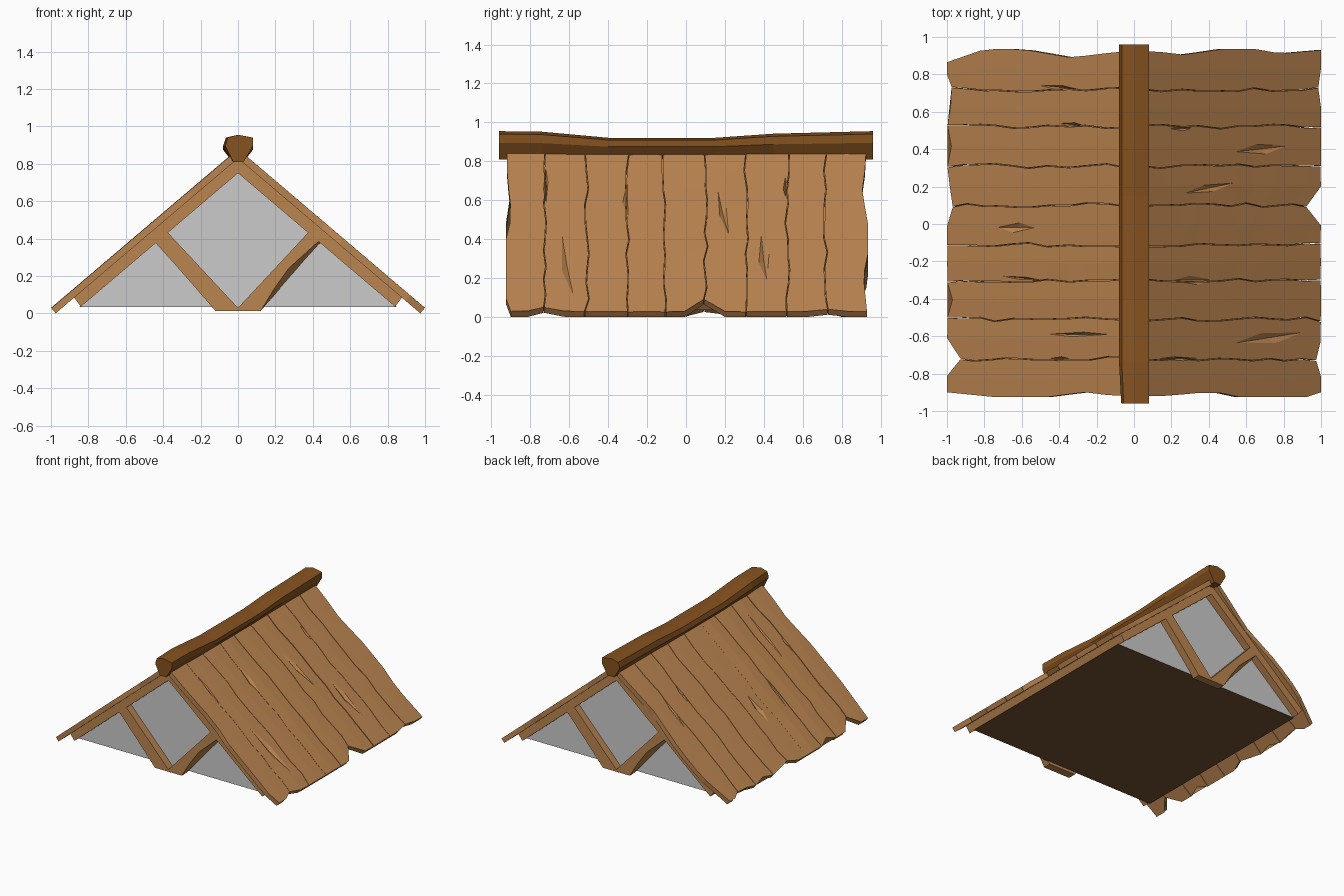
import bpy, bmesh, random
from mathutils import Vector

if "Cube" in bpy.data.objects:
    bpy.data.objects.remove(bpy.data.objects["Cube"])

random.seed(7)


def material(name, rgb):
    m = bpy.data.materials.new(name)
    m.diffuse_color = (*rgb, 1)
    m.use_nodes = True
    m.node_tree.nodes["Principled BSDF"].inputs["Base Color"].default_value = m.diffuse_color
    return m


PLANK = material("plank_wood", (0.50, 0.235, 0.08))
RIDGE = material("ridge_wood", (0.24, 0.085, 0.014))
FLOOR = material("dark_wood", (0.17, 0.08, 0.032))


def finish(bm, name, mat=None):
    bmesh.ops.recalc_face_normals(bm, faces=bm.faces)
    me = bpy.data.meshes.new(name)
    bm.to_mesh(me)
    bm.free()
    ob = bpy.data.objects.new(name, me)
    bpy.context.collection.objects.link(ob)
    if mat:
        me.materials.append(mat)
    return ob


def loft(bm, rings):
    """Closed skin through equal-length rings, capped at both ends."""
    vs = [[bm.verts.new(p) for p in r] for r in rings]
    n = len(vs[0])
    for a, b in zip(vs, vs[1:]):
        for i in range(n):
            j = (i + 1) % n
            bm.faces.new((a[i], a[j], b[j], b[i]))
    bm.faces.new(vs[0])
    bm.faces.new(vs[-1])


def lerp(table, v):
    if v <= table[0][0]:
        return table[0][1]
    for (a, p), (b, q) in zip(table, table[1:]):
        if v <= b:
            return p + (q - p) * (v - a) / (b - a)
    return table[-1][1]


def slope(x, y, d, side):
    """Point on the roof slope, d below the outer surface."""
    return Vector((side * (x - 0.648 * d), y, 0.88 - 0.85 * x - 0.762 * d))


# Worn outlines of each slope: gable edges (x, y) and eave (y, x)
SIDES = {
    1: dict(name="right",
            front=[(0.1, -.92), (.17, -.92), (.43, -.895), (.55, -.925), (.95, -.925), (1, -.9)],
            back=[(0.1, .925), (.27, .905), (.47, .935), (.7, .935), (.77, .91), (1, .93)],
            eave=[(-.8, 1), (-.72, .975), (-.62, 1), (0, 1), (.1, .925), (.2, 1), (.7, 1), (.73, .98), (.83, 1)],
            gouges=[(.68, .40, .14, .03, .1), (.40, .19, .15, .025, .2), (.32, -.30, .13, .03, 0),
                    (.72, -.61, .19, .035, .15), (.24, -.72, .12, .012, 0), (.25, .51, .06, .012, 0)]),
    -1: dict(name="left",
             front=[(.1, -.92), (.3, -.895), (.4, -.925), (.75, -.925), (1, -.9)],
             back=[(.05, .925), (.34, .89), (.6, .935), (.8, .935), (1, .865)],
             eave=[(-.75, 1), (-.72, .93), (-.65, 1), (-.5, 1), (-.41, .97), (-.33, 1), (.05, 1),
                   (.1, .97), (.3, 1), (.41, .975), (.5, 1), (.7, .97), (.8, 1)],
             gouges=[(.63, -.02, .10, .028, 0), (.30, -.59, .18, .014, 0), (.33, .53, .07, .014, .1),
                     (.40, .73, .11, .012, .1), (.40, -.72, .07, .014, 0), (.6, -.29, .13, .01, .1)]),
}
SEAMS = [-.72, -.51, -.30, -.11, .10, .31, .52, .72]
STATIONS = [0, .12, .24, .33, .45, .55, .64, .74, .82, .92, 1]

for side, s in SIDES.items():
    # Roof planks running from ridge to eave, sharing wavering seams
    seams = [[y + random.uniform(-.012, .012) for _ in STATIONS] for y in SEAMS]
    bm = bmesh.new()
    for k in range(len(SEAMS) + 1):
        drop = random.uniform(0, .005)
        rings = []
        for i, t in enumerate(STATIONS):
            x = .03 + .97 * t
            y0 = seams[k - 1][i] + .002 if k else lerp(s["front"], x)
            y1 = seams[k][i] - .002 if k < len(SEAMS) else lerp(s["back"], x)
            ring = []
            for y, d in ((y0, drop), ((y0 + y1) / 2, drop * .4), (y1, drop),
                         (y1, .039), ((y0 + y1) / 2, .039), (y0, .039)):
                near = min(SEAMS, key=lambda q: abs(q - y))
                ye = near if abs(near - y) < .03 else y
                xe = .03 + (lerp(s["eave"], ye) - .03) * t
                ring.append(slope(xe, y, d, side))
            rings.append(ring)
        loft(bm, rings)
    planks = finish(bm, f"roof_planks_{s['name']}", PLANK)

    # Splinter gouges cut into the planks
    bm = bmesh.new()
    for x, y, l, w, tilt in s["gouges"]:
        rim = [slope(x + a * l, y + b * w + a * l * tilt, 0, side)
               for a, b in ((-1, 0), (-.2, 1), (1, .1), (.2, -1))]
        v = [bm.verts.new(p) for p in rim]
        low = bm.verts.new(slope(x, y, .018, side))
        high = bm.verts.new(slope(x, y, -.018, side))
        for i in range(4):
            for tip in (low, high):
                bm.faces.new((v[i], v[(i + 1) % 4], tip))
    cutter = finish(bm, f"gouge_cutter_{s['name']}")
    cutter.hide_render = True
    cutter.hide_set(True)
    cut = planks.modifiers.new("gouges", 'BOOLEAN')
    cut.operation = 'DIFFERENCE'
    cut.solver = 'EXACT'
    cut.object = cutter

# Rafter layer under the planks
chevron = [(0, .838), (.88, .089), (.84, .036), (0, .75), (-.84, .036), (-.88, .089)]
bm = bmesh.new()
loft(bm, [[(x, y, z) for x, z in chevron] for y in (-.89, .89)])
finish(bm, "rafters", PLANK)

# Ridge beam: flared section, sagging in the middle
section = [(-.03, .81), (.03, .81), (.08, .895), (.08, .94), (0, .955), (-.065, .94), (-.08, .895)]
bm = bmesh.new()
rings = []
for y, sag, wide in ((-.96, 0, .85), (-.74, .003, 1), (-.4, .034, 1), (.15, .034, 1), (.45, .013, 1), (.96, 0, 1)):
    rings.append([(x * (wide if x < 0 else 1), y, z - sag * (z - .81) / .145) for x, z in section])
loft(bm, rings)
finish(bm, "ridge_beam", RIDGE)

# Gable panels, and V braces with one chipped arm
outer = [(.12, .012), (.23, .14), (.34, .265), (.44, .376)]
chipped = [(.12, .012), (.195, .135), (.27, .24), (.43, .385)]
inner = [(.47, .406), (.405, .463), (.375, .432), (0, .03), (0, .012)]
for end, name in ((1, "front"), (-1, "back")):
    bm = bmesh.new()
    bm.faces.new([bm.verts.new((end * x, -.83 * end, z)) for x, z in ((-.85, .034), (.85, .034), (0, .77))])
    finish(bm, f"gable_panel_{name}")
    bm = bmesh.new()
    for arm, face in ((-1, outer), (1, chipped)):
        loft(bm, [[(arm * end * x, y * end, z) for x, z in edge + inner]
                  for edge, y in ((face, -.89), (outer, -.825))])
    finish(bm, f"gable_braces_{name}", PLANK)

# Floor closing the underside
bm = bmesh.new()
bm.faces.new([bm.verts.new((x, y, .034)) for x, y in ((-.85, -.83), (-.85, .83), (.85, .83), (.85, -.83))])
finish(bm, "floor", FLOOR)
